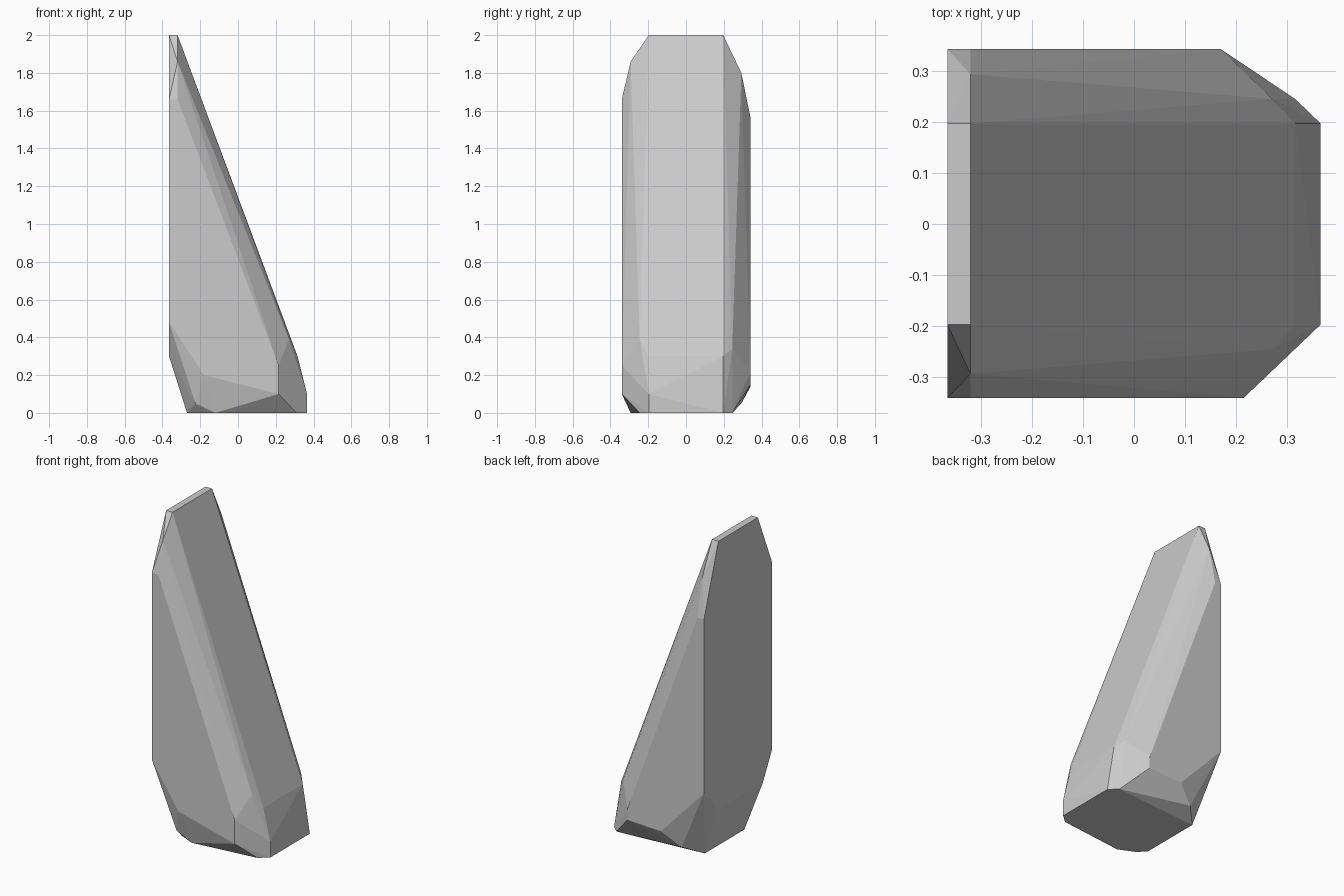
import bpy
import bmesh

if "Cube" in bpy.data.objects:
    bpy.data.objects.remove(bpy.data.objects["Cube"])

# Rock cross-sections along y: each is (y, [(x, z), ...])
sections = [
    (-0.34, [(-0.365, 1.66), (-0.32, 1.66), (0.215, 0.25), (0.215, 0.10),
             (-0.18, 0.20), (-0.365, 0.48)]),
    (-0.293, [(-0.32, 1.86), (-0.225, 0.05), (-0.12, 0)]),
    (-0.245, [(0.27, 0.39), (0.31, 0), (-0.225, 0), (-0.365, 0.30)]),
    (-0.197, [(-0.365, 2), (-0.32, 2), (0.315, 0.30), (0.365, 0.10),
              (0.365, 0), (-0.27, 0)]),
    (0.197, [(-0.365, 2), (-0.32, 2), (0.315, 0.30), (0.365, 0),
             (-0.27, 0), (-0.365, 0.30)]),
    (0.245, [(0.27, 0.34), (0.315, 0)]),
    (0.293, [(-0.32, 1.80), (-0.175, 0.05)]),
    (0.342, [(-0.365, 1.56), (-0.32, 1.56), (0.17, 0.22), (0.17, 0.15),
             (-0.065, 0.14), (-0.365, 0.46)]),
]

# Wrap the sections in a faceted convex skin
bm = bmesh.new()
for y, profile in sections:
    for x, z in profile:
        bm.verts.new((x, y, z))
hull = bmesh.ops.convex_hull(bm, input=bm.verts)
loose = {g for g in hull["geom_interior"] + hull["geom_unused"]
         if isinstance(g, bmesh.types.BMVert)}
bmesh.ops.delete(bm, geom=list(loose), context='VERTS')

# Merge coplanar triangles into flat facets
bmesh.ops.dissolve_limit(bm, angle_limit=0.01, verts=bm.verts, edges=bm.edges)
bmesh.ops.recalc_face_normals(bm, faces=bm.faces)

mesh = bpy.data.meshes.new("rock_spire")
bm.to_mesh(mesh)
bm.free()
bpy.context.collection.objects.link(bpy.data.objects.new("rock_spire", mesh))
